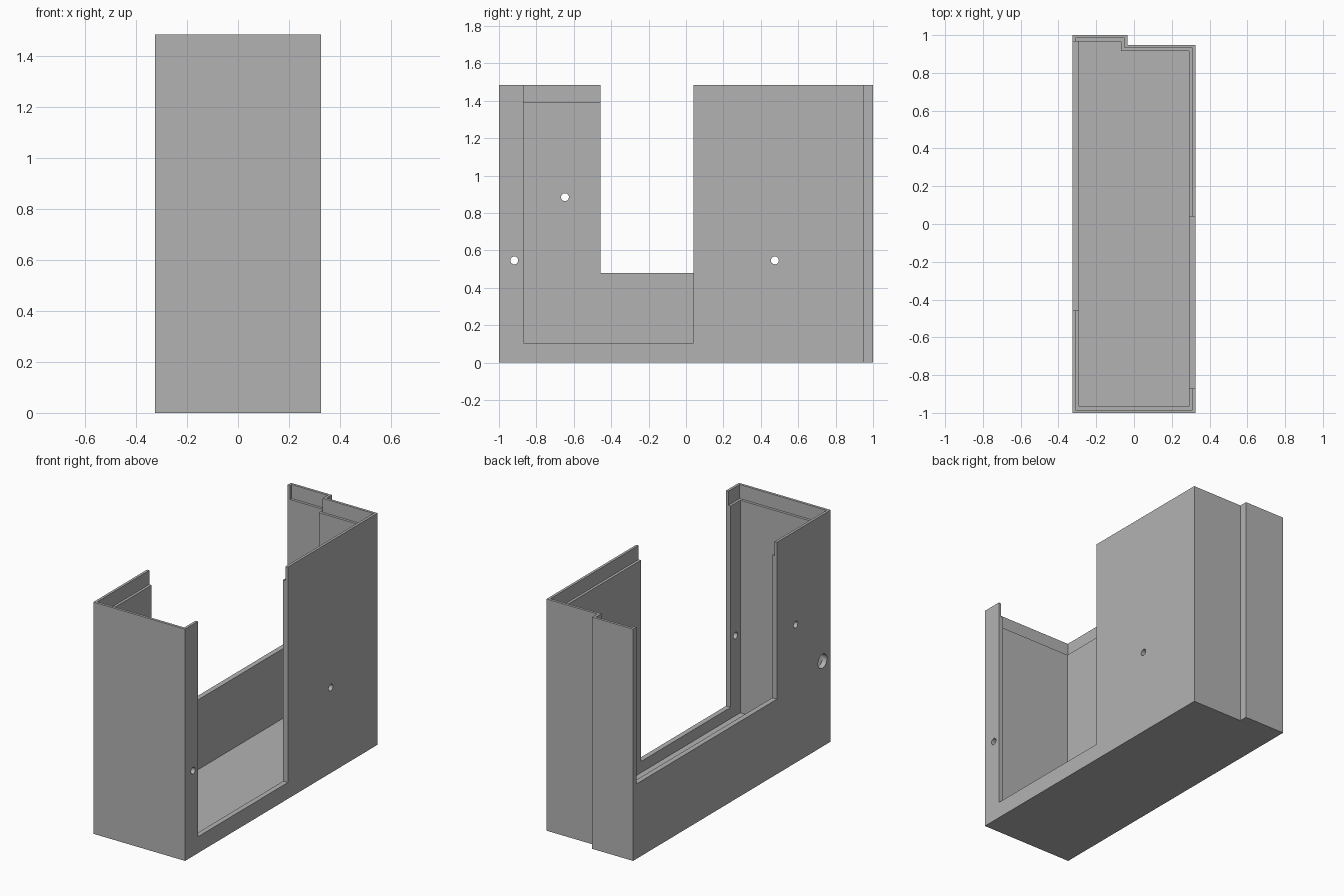
import bpy
import bmesh
from math import pi
from mathutils import Matrix, Vector

if "Cube" in bpy.data.objects:
    bpy.data.objects.remove(bpy.data.objects["Cube"])

HEIGHT = 1.485
WALL = 0.033      # wall and floor thickness
LIP_Z = 1.395     # where the inner half of the rim is cut away
HX = 0.325        # half width
STEP_X, STEP_Y = -0.035, 0.948

grey = bpy.data.materials.new("plain grey")
grey.use_nodes = True
colour = (0.45, 0.45, 0.45, 1)
grey.diffuse_color = colour
grey.node_tree.nodes["Principled BSDF"].inputs["Base Color"].default_value = colour


def make_object(name, bm):
    bmesh.ops.recalc_face_normals(bm, faces=bm.faces)
    mesh = bpy.data.meshes.new(name)
    bm.to_mesh(mesh)
    bm.free()
    mesh.materials.append(grey)
    obj = bpy.data.objects.new(name, mesh)
    bpy.context.collection.objects.link(obj)
    return obj


def footprint_prism(name, inset, z0, z1):
    """Stepped footprint, moved inwards by inset and extruded upwards."""
    x, back = HX - inset, 1 - inset
    sx, sy = STEP_X - inset, STEP_Y - inset
    outline = [(-x, -back), (x, -back), (x, sy), (sx, sy), (sx, back), (-x, back)]
    bm = bmesh.new()
    face = bm.faces.new([bm.verts.new((px, py, z0)) for px, py in outline])
    top = bmesh.ops.extrude_face_region(bm, geom=[face])["geom"]
    verts = [v for v in top if isinstance(v, bmesh.types.BMVert)]
    bmesh.ops.translate(bm, verts=verts, vec=(0, 0, z1 - z0))
    return make_object(name, bm)


def wall_opening(name, side, y0, y1, z0):
    """Box through one side wall, from z0 up past the rim."""
    z1 = HEIGHT + 0.2
    bm = bmesh.new()
    bmesh.ops.create_cube(bm, size=1)
    bmesh.ops.scale(bm, verts=bm.verts, vec=(0.2, y1 - y0, z1 - z0))
    bmesh.ops.translate(bm, verts=bm.verts, vec=Vector((side * HX, (y0 + y1) / 2, (z0 + z1) / 2)))
    return make_object(name, bm)


def wall_hole(name, side, y, z, radius):
    """Round hole through one side wall."""
    bm = bmesh.new()
    place = Matrix.Translation((side * HX, y, z)) @ Matrix.Rotation(pi / 2, 4, "Y")
    bmesh.ops.create_cone(bm, cap_ends=True, segments=32, radius1=radius,
                          radius2=radius, depth=0.1, matrix=place)
    return make_object(name, bm)


def cut(target, cutter):
    cutter.hide_render = True
    mod = target.modifiers.new("cut", "BOOLEAN")
    mod.operation = "DIFFERENCE"
    mod.solver = "EXACT"
    mod.object = cutter
    bpy.context.view_layer.objects.active = target
    bpy.ops.object.modifier_apply(modifier=mod.name)
    bpy.data.objects.remove(cutter)


# Open-topped casing with a stepped back
casing = footprint_prism("casing", 0, 0, HEIGHT)
cutters = [
    footprint_prism("cavity", WALL, WALL, HEIGHT + 0.1),
    footprint_prism("rim_rebate", WALL / 2, LIP_Z, HEIGHT + 0.1),
    # Openings in the two long walls
    wall_opening("left_opening", 1, -0.87, 0.04, 0.105),
    wall_opening("right_opening", -1, -0.457, 1 - WALL, 0.48),
    # Screw holes and the wide access hole
    wall_hole("left_back_hole", 1, 0.475, 0.547, 0.021),
    wall_hole("left_front_hole", 1, -0.918, 0.547, 0.021),
    wall_hole("right_hole", -1, -0.647, 0.885, 0.021),
    wall_hole("right_access_hole", -1, -0.918, 0.547, 0.045),
]
for cutter in cutters:
    cut(casing, cutter)

# Smooth hole walls, sharp edges elsewhere
bpy.ops.object.select_all(action="DESELECT")
casing.select_set(True)
bpy.context.view_layer.objects.active = casing
bpy.ops.object.shade_smooth_by_angle()
